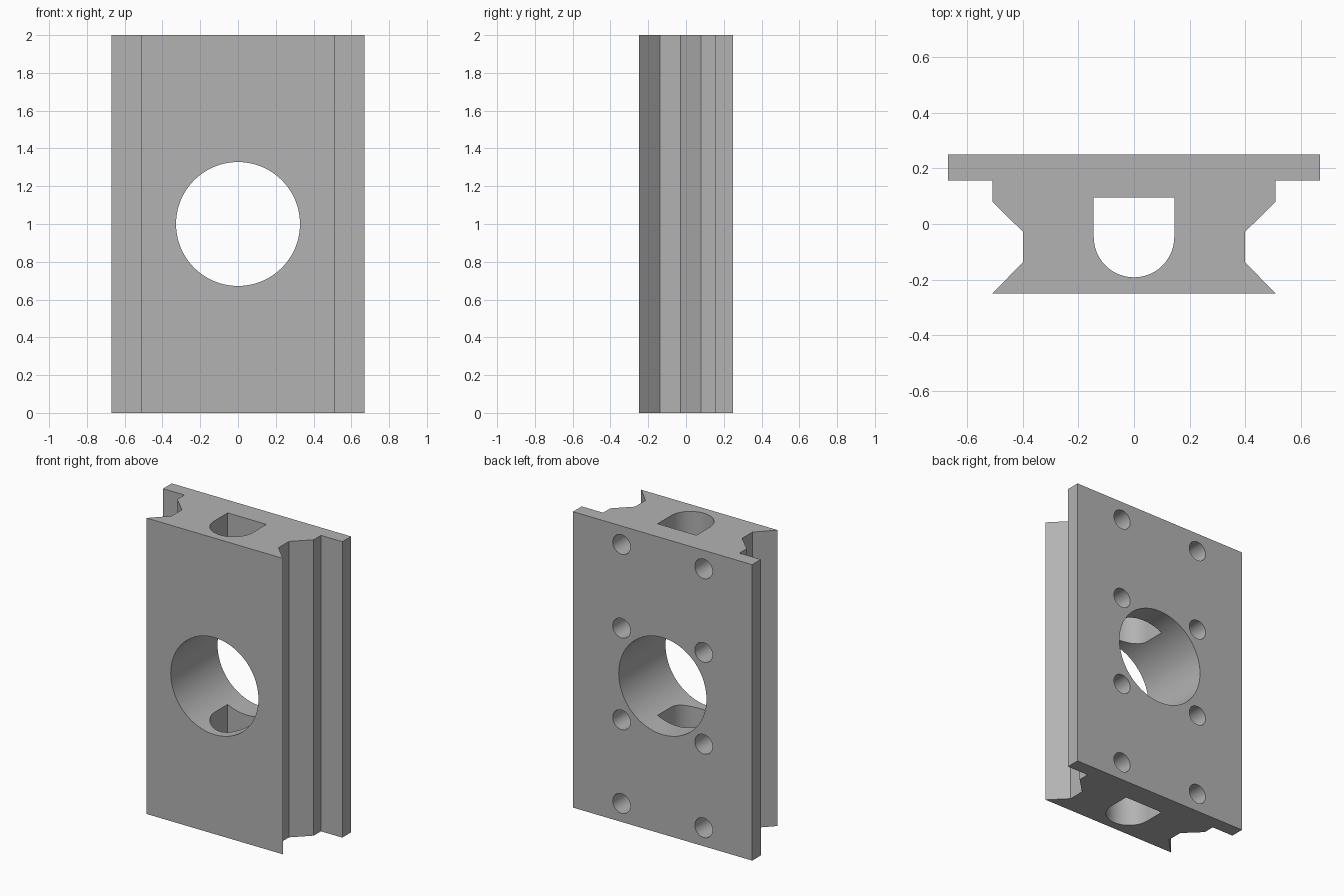
import bpy
import bmesh
from math import pi, cos, sin, radians
from mathutils import Matrix, Vector

default = bpy.data.objects.get("Cube")
if default:
    bpy.data.objects.remove(default, do_unlink=True)

HEIGHT = 2.0
BACK = 0.25

# Single plain grey
grey = bpy.data.materials.new("plain_grey")
grey.use_nodes = True
colour = (0.45, 0.45, 0.45, 1)
grey.diffuse_color = colour
grey.node_tree.nodes["Principled BSDF"].inputs["Base Color"].default_value = colour


def finish(name, bm):
    bmesh.ops.recalc_face_normals(bm, faces=bm.faces)
    mesh = bpy.data.meshes.new(name)
    bm.to_mesh(mesh)
    bm.free()
    mesh.materials.append(grey)
    obj = bpy.data.objects.new(name, mesh)
    bpy.context.scene.collection.objects.link(obj)
    return obj


def extrude_profile(name, points, bottom, top):
    bm = bmesh.new()
    face = bm.faces.new([bm.verts.new((x, y, bottom)) for x, y in points])
    new = bmesh.ops.extrude_face_region(bm, geom=[face])["geom"]
    verts = [g for g in new if isinstance(g, bmesh.types.BMVert)]
    bmesh.ops.translate(bm, verts=verts, vec=(0, 0, top - bottom))
    return finish(name, bm)


def add_bore(bm, x, z, radius, y_front, y_back, sides):
    place = (Matrix.Translation(Vector((x, (y_front + y_back) / 2, z)))
             @ Matrix.Rotation(pi / 2, 4, "X"))
    bmesh.ops.create_cone(bm, cap_ends=True, segments=sides, radius1=radius,
                          radius2=radius, depth=y_back - y_front, matrix=place)


# Body: flanged rail with a V groove down each side
half = [(0.67, BACK), (0.67, 0.157), (0.51, 0.157), (0.51, 0.08),
        (0.40, -0.028), (0.40, -0.138), (0.51, -BACK)]
profile = half + [(-x, y) for x, y in reversed(half)]
body = extrude_profile("rail_block", profile, 0, HEIGHT)

# Lengthwise D-shaped channel
r, arc_y = 0.145, -0.047
channel = [(r, 0.096), (-r, 0.096)]
channel += [(r * cos(a), arc_y + r * sin(a))
            for a in (pi + pi * i / 32 for i in range(33))]
channel_cutter = extrude_profile("channel_cutter", channel, -0.1, HEIGHT + 0.1)

# Large cross bore
bm = bmesh.new()
add_bore(bm, 0, HEIGHT / 2, 0.328, -0.5, 0.5, 96)
bore_cutter = finish("bore_cutter", bm)

# Blind mounting holes in the back
bm = bmesh.new()
for x in (-0.307, 0.307):
    for offset in (-0.875, -0.31, 0.31, 0.875):
        add_bore(bm, x, HEIGHT / 2 + offset, 0.066, BACK - 0.3, BACK + 0.1, 32)
hole_cutter = finish("mounting_hole_cutter", bm)

# Cut, then discard the cutters
bpy.ops.object.select_all(action="DESELECT")
bpy.context.view_layer.objects.active = body
body.select_set(True)
for cutter in (channel_cutter, bore_cutter, hole_cutter):
    cutter.hide_render = True
    mod = body.modifiers.new("cut", "BOOLEAN")
    mod.operation = "DIFFERENCE"
    mod.solver = "EXACT"
    mod.object = cutter
    bpy.ops.object.modifier_apply(modifier=mod.name)
    bpy.data.objects.remove(cutter, do_unlink=True)

bpy.ops.object.shade_smooth_by_angle(angle=radians(30))
